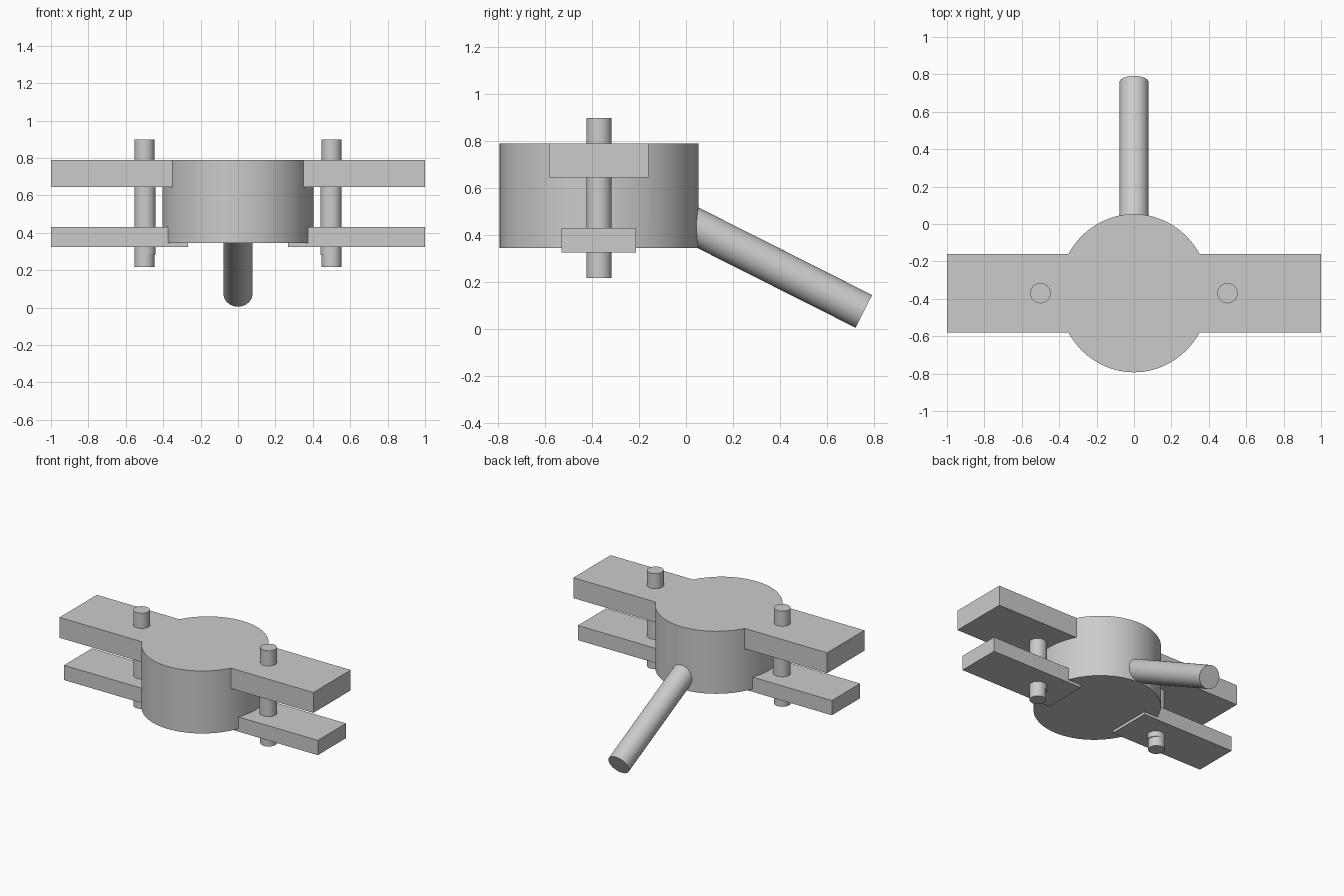
import bpy
from mathutils import Vector

if "Cube" in bpy.data.objects:
    bpy.data.objects.remove(bpy.data.objects["Cube"], do_unlink=True)

grey = bpy.data.materials.new("plain grey")
grey.use_nodes = True
colour = (0.6, 0.6, 0.6, 1)
grey.diffuse_color = colour
grey.node_tree.nodes["Principled BSDF"].inputs["Base Color"].default_value = colour

AXIS_Y = -0.37  # shared centre line of the drum, arms and pins


def finish(name):
    obj = bpy.context.object
    obj.name = name
    obj.data.materials.append(grey)
    bpy.ops.object.transform_apply(location=False, rotation=True, scale=True)
    return obj


def box(name, low, high):
    low, high = Vector(low), Vector(high)
    bpy.ops.mesh.primitive_cube_add(size=1, location=(low + high) / 2)
    bpy.context.object.scale = high - low
    return finish(name)


def rod(name, start, end, radius, sides=48):
    start, end = Vector(start), Vector(end)
    span = end - start
    bpy.ops.mesh.primitive_cylinder_add(
        vertices=sides, radius=radius, depth=span.length,
        location=(start + end) / 2,
        rotation=span.to_track_quat("Z", "Y").to_euler())
    obj = finish(name)
    bpy.ops.object.shade_smooth_by_angle(angle=0.6)
    return obj


# Slightly oval drum fused with the upper cross arms
drum = rod("drum_with_upper_arms", (0, AXIS_Y, 0.345), (0, AXIS_Y, 0.79), 0.423, 96)
drum.scale.x = 0.955
bpy.ops.object.transform_apply(location=False, rotation=False, scale=True)
bar = box("upper_arms_tool", (-1, -0.58, 0.645), (1, -0.16, 0.79))
bpy.ops.object.select_all(action="DESELECT")
drum.select_set(True)
bpy.context.view_layer.objects.active = drum
union = drum.modifiers.new("Fuse arms", "BOOLEAN")
union.operation = "UNION"
union.solver = "EXACT"
union.object = bar
bpy.ops.object.modifier_apply(modifier=union.name)
bpy.data.objects.remove(bar, do_unlink=True)
bpy.ops.object.shade_smooth_by_angle(angle=0.6)

# Lower arms and vertical pins on both sides
for side, s in (("left", 1), ("right", -1)):
    x_low, x_high = sorted((0.267 * s, s))
    box(side + "_lower_arm", (x_low, -0.53, 0.325), (x_high, -0.213, 0.43))
    rod(side + "_pin", (0.5 * s, AXIS_Y, 0.217), (0.5 * s, AXIS_Y, 0.898), 0.054)
    rod(side + "_pin_core", (0.494 * s, AXIS_Y, 0.285), (0.494 * s, AXIS_Y, 0.7), 0.054)

# Sloping handle at the back
rod("handle", (0, -0.1, 0.507), (0, 0.757, 0.075), 0.078)
